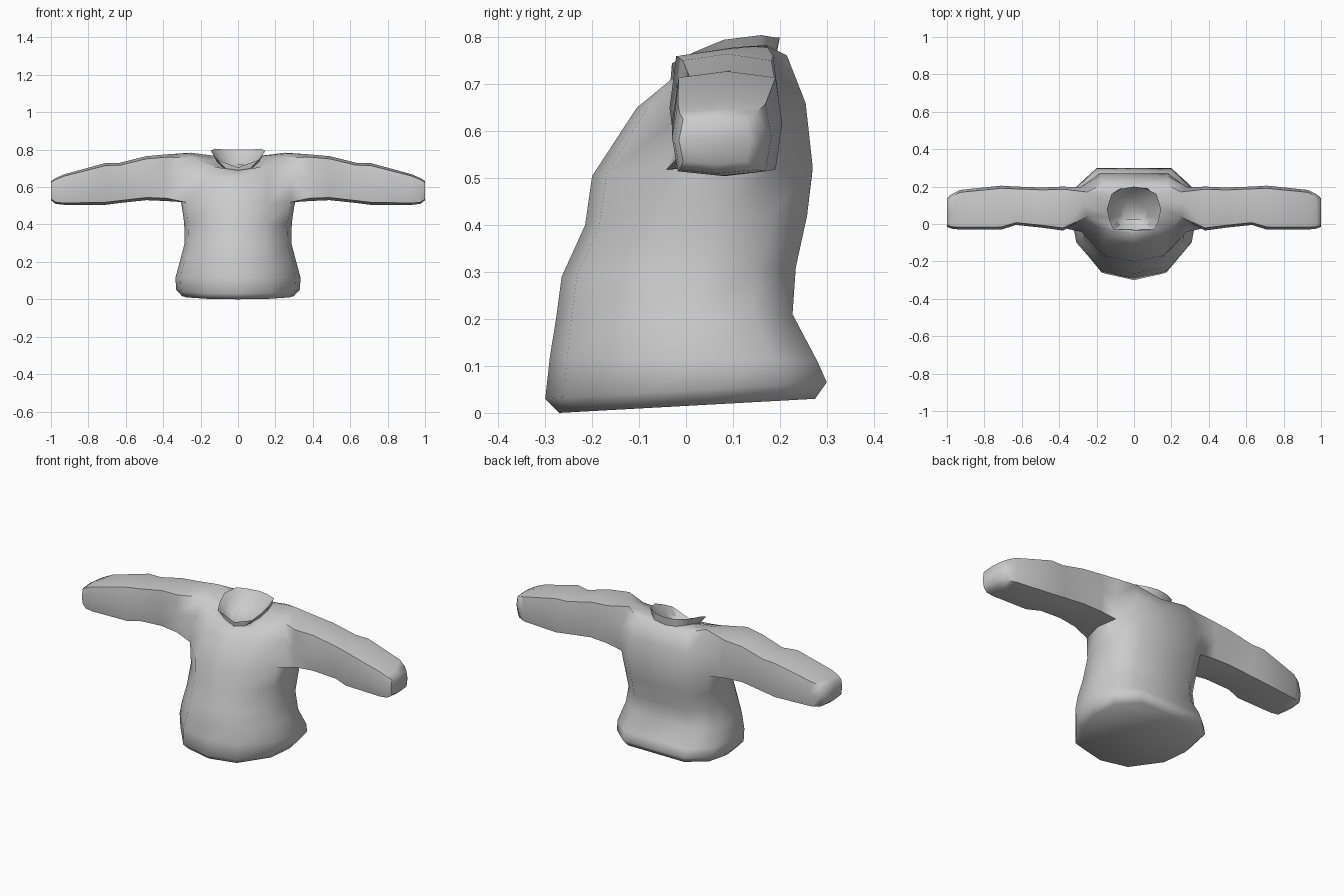
import bpy, bmesh, math

cube = bpy.data.objects.get("Cube")
if cube:
    bpy.data.objects.remove(cube, do_unlink=True)

# One plain cloth colour
cloth = bpy.data.materials.new("light grey cloth")
cloth.use_nodes = True
GREY = (0.6, 0.6, 0.6, 1)
cloth.diffuse_color = GREY
cloth.node_tree.nodes["Principled BSDF"].inputs["Base Color"].default_value = GREY

# Half outline of the body, front centre to back centre, on a unit square
HALF = [(0, -1), (.52, -.87), (.92, -.33), (1, .17), (.93, .67), (.6, 1), (0, 1)]

# Body levels: z front, z back, y front, y back, half width, rise at the sides
LEVELS = [
    (0, .03, -.27, .275, .30, 0),
    (.03, .065, -.30, .30, .33, 0),
    (.12, .11, -.29, .28, .335, 0),
    (.20, .21, -.277, .227, .31, 0),
    (.29, .31, -.265, .234, .285, 0),
    (.40, .42, -.215, .258, .288, 0),
    (.505, .52, -.20, .27, .305, .01),
    (.65, .66, -.105, .255, .31, 0),
    (.69, .74, -.05, .215, .27, .06),
    (.685, .75, -.035, .19, .12, .03),
]
ARM_LOW, ARM_HIGH = 6, 8        # levels between which the armhole lies

# Collar rim, front centre to back centre
RIM = [(0, -.03, .705), (.11, -.03, .745), (.132, .02, .77), (.145, .08, .795),
       (.12, .16, .805), (.06, .19, .80), (0, .2, .80)]

# Sleeve rings: x, z low, z high, y front, y back
SLEEVE = [
    (.38, .525, .775, -.035, .20),
    (.49, .53, .765, -.02, .195),
    (.63, .515, .73, -.005, .20),
    (.71, .505, .728, -.03, .205),
    (.93, .505, .668, -.03, .182),
    (.975, .51, .648, -.025, .16),
    (1, .53, .632, -.015, .138),
]
SECTION = [(-1, -1), (0, -1), (1, -1), (1, 0), (1, 1), (0, 1), (-1, 1), (-1, 0)]

bm = bmesh.new()


def mirrored_ring(half):
    """Closed ring from a half outline whose ends lie on the centre line."""
    pts = half + [(-x, y, z) for x, y, z in half[-2:0:-1]]
    return [bm.verts.new(p) for p in pts]


def level_outline(zf, zb, yf, yb, w, rise):
    return [(w * x, yf + (yb - yf) * (y + 1) / 2,
             zf + (zb - zf) * (y + 1) / 2 + rise * x * x) for x, y in HALF]


def bridge(a, b, skip=()):
    n = len(a)
    for i in range(n):
        if i not in skip:
            j = (i + 1) % n
            bm.faces.new((a[i], a[j], b[j], b[i]))


def scaled(half, s, drop):
    return [(x * s, .08 + (y - .08) * s, z - drop) for x, y, z in half]


# Body, leaving the armholes open
rings = [mirrored_ring(level_outline(*lv)) for lv in LEVELS]
for k in range(len(rings) - 1):
    armhole = ARM_LOW <= k < ARM_HIGH
    bridge(rings[k], rings[k + 1], (2, 3, 8, 9) if armhole else ())
bm.faces.new(rings[0][::-1])

# Collar and the hollow inside the neck
rim = mirrored_ring(RIM)
bridge(rings[-1], rim)
previous = rim
for s, drop in ((.82, .03), (.5, .075)):
    inner = mirrored_ring(scaled(RIM, s, drop))
    bridge(previous, inner)
    previous = inner
bm.faces.new(previous)

# Sleeves grown from the armholes
low, mid, high = rings[ARM_LOW:ARM_HIGH + 1]
for side in (1, -1):
    f, m, b = (2, 3, 4) if side > 0 else (10, 9, 8)
    loop = [low[f], low[m], low[b], mid[b], high[b], high[m], high[f], mid[f]]
    for x, z0, z1, y0, y1 in SLEEVE:
        ring = []
        for u, v in SECTION:
            c = .88 if u and v else 1
            ring.append(bm.verts.new((side * x, (y0 + y1) / 2 + u * c * (y1 - y0) / 2,
                                      (z0 + z1) / 2 + v * c * (z1 - z0) / 2)))
        bridge(loop, ring)
        loop = ring
    bm.faces.new(loop)

bmesh.ops.recalc_face_normals(bm, faces=bm.faces)
mesh = bpy.data.meshes.new("sweater")
bm.to_mesh(mesh)
bm.free()
mesh.materials.append(cloth)
sweater = bpy.data.objects.new("sweater", mesh)
bpy.context.collection.objects.link(sweater)

# Smooth cloth with sharp cuffs, hem and collar edge
bpy.context.view_layer.objects.active = sweater
sweater.select_set(True)
bpy.ops.object.shade_smooth_by_angle(angle=math.radians(60))
